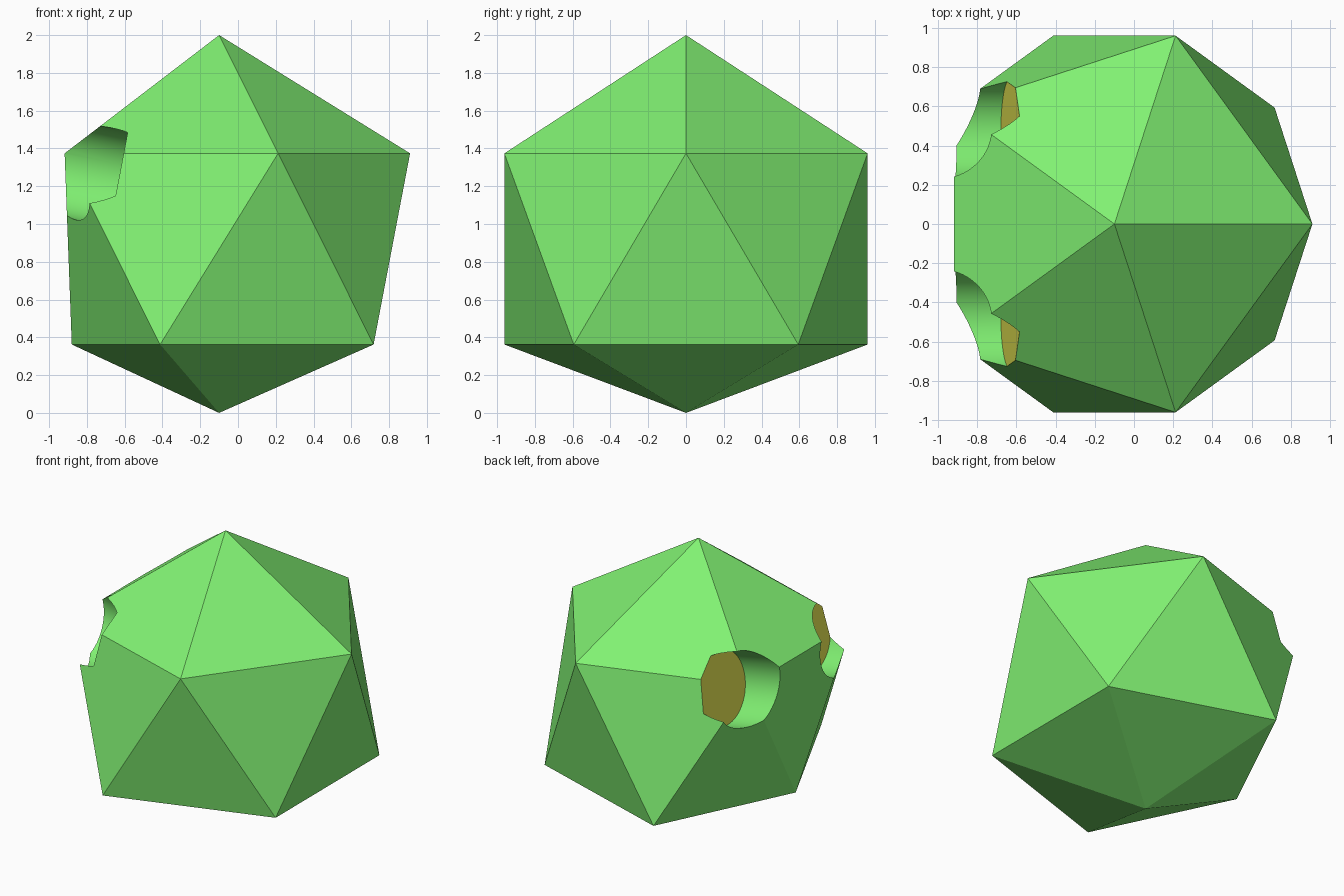
import bpy, bmesh
from math import cos, sin, radians
from mathutils import Matrix, Vector

if "Cube" in bpy.data.objects:
    bpy.data.objects.remove(bpy.data.objects["Cube"])


def material(name, rgb):
    m = bpy.data.materials.new(name)
    m.diffuse_color = (*rgb, 1)
    m.use_nodes = True
    m.node_tree.nodes["Principled BSDF"].inputs["Base Color"].default_value = m.diffuse_color
    return m


green = material("green", (0.22, 0.88, 0.17))
yellow = material("yellow", (0.78, 0.78, 0.085))


def make_object(name, bm):
    bmesh.ops.recalc_face_normals(bm, faces=bm.faces)
    me = bpy.data.meshes.new(name)
    bm.to_mesh(me)
    bm.free()
    me.materials.append(green)
    me.materials.append(yellow)
    ob = bpy.data.objects.new(name, me)
    bpy.context.collection.objects.link(ob)
    return ob


# Twenty-sided body: two poles and two staggered rings of five
CX, RING = -0.1, 1.011


def ring(bm, z, start):
    return [bm.verts.new((CX + RING * cos(radians(start + 72 * i)),
                          RING * sin(radians(start + 72 * i)), z)) for i in range(5)]


bm = bmesh.new()
top = bm.verts.new((CX, 0, 2))
bottom = bm.verts.new((CX, 0, 0))
upper = ring(bm, 1.374, 0)
lower = ring(bm, 0.362, 36)
lower[2].co.x = -0.88  # flattened left corner
for i in range(5):
    j = (i + 1) % 5
    bm.faces.new((top, upper[i], upper[j]))
    bm.faces.new((upper[i], lower[i], upper[j]))
    bm.faces.new((upper[j], lower[i], lower[j]))
    bm.faces.new((bottom, lower[j], lower[i]))
body = make_object("faceted_body", bm)

# Two round sockets with yellow floors, sunk into the left face
axis = Vector((-0.982, 0, 0.188)).normalized()
DEPTH = 0.8
for side in (-1, 1):
    floor = Vector((-0.631, side * 0.487, 1.240))
    place = Matrix.Translation(floor + axis * DEPTH / 2) @ axis.to_track_quat('Z', 'Y').to_matrix().to_4x4()
    bm = bmesh.new()
    bmesh.ops.create_cone(bm, cap_ends=True, segments=64, radius1=0.257,
                          radius2=0.257, depth=DEPTH, matrix=place)
    for f in bm.faces:
        f.smooth = len(f.verts) == 4
        f.material_index = 0 if f.smooth else 1
    cutter = make_object("socket_cutter", bm)
    cutter.hide_render = True
    mod = body.modifiers.new("socket", 'BOOLEAN')
    mod.operation = 'DIFFERENCE'
    mod.solver = 'EXACT'
    mod.object = cutter
    bpy.context.view_layer.objects.active = body
    bpy.ops.object.modifier_apply(modifier=mod.name)
    bpy.data.objects.remove(cutter)
